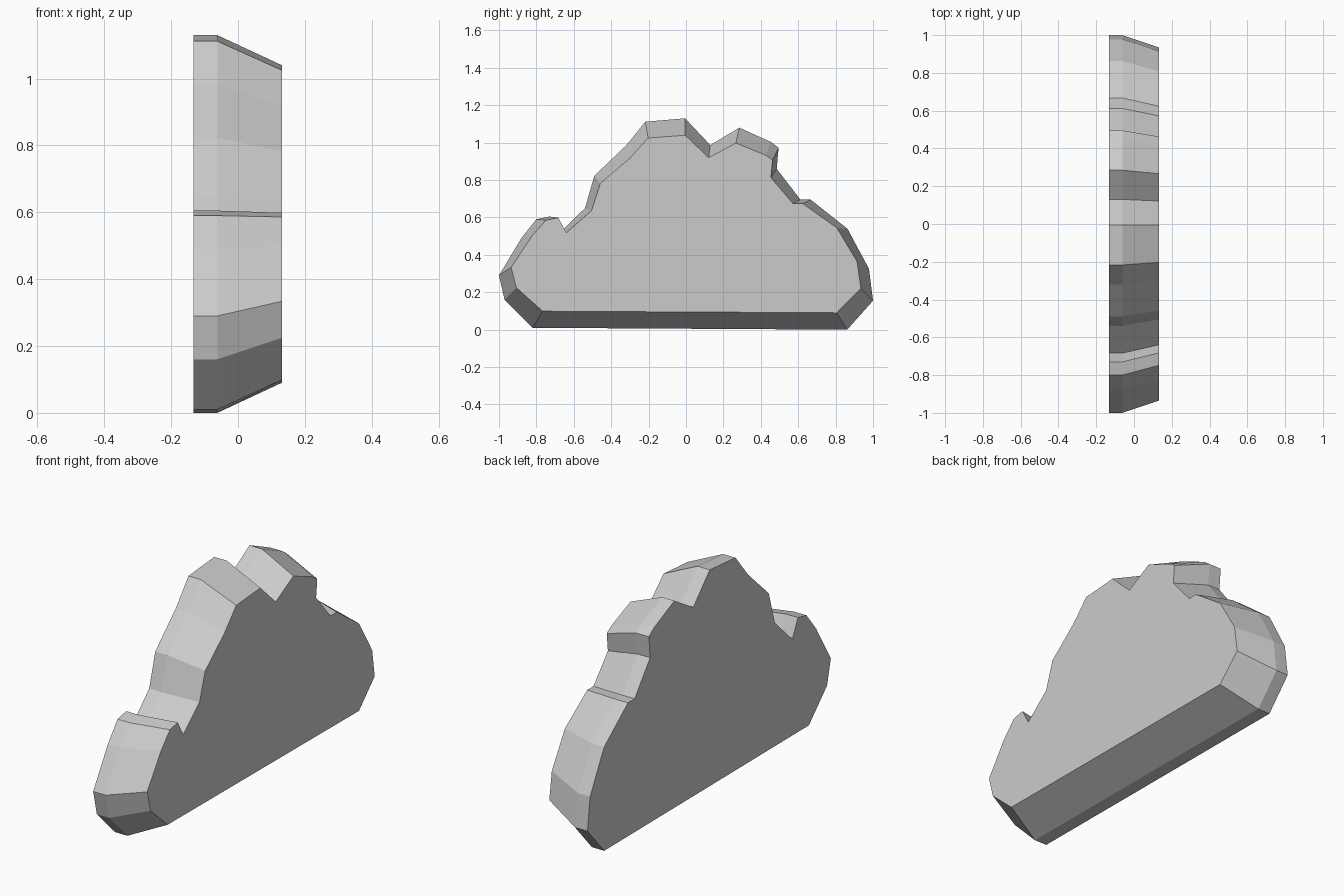
import bpy, bmesh

if "Cube" in bpy.data.objects:
    bpy.data.objects.remove(bpy.data.objects["Cube"])

# Cloud outline (y, z), clockwise seen from +x, starting bottom left
OUTLINE = [(-0.82, 0.01), (-0.97, 0.16), (-1.0, 0.29), (-0.88, 0.49), (-0.80, 0.59),
           (-0.73, 0.605), (-0.684, 0.51), (-0.54, 0.65), (-0.49, 0.823), (-0.32, 0.985),
           (-0.217, 1.112), (-0.005, 1.13), (0.13, 0.987), (0.285, 1.08), (0.455, 1.003),
           (0.495, 0.973), (0.485, 0.86), (0.612, 0.695), (0.667, 0.695), (0.863, 0.54),
           (0.978, 0.326), (1.0, 0.155), (0.862, 0.0)]
MID_Z = 0.565

# Layers: x, y scale, z scale (straight rim at the back, tapering to the face)
LAYERS = [(-0.133, 1, 1), (-0.062, 1, 1), (0.132, 0.935, 0.84)]

bm = bmesh.new()
rings = [[bm.verts.new((x, y * sy, MID_Z + (z - MID_Z) * sz)) for y, z in OUTLINE]
         for x, sy, sz in LAYERS]
n = len(OUTLINE)

# Side walls
for a, b in zip(rings, rings[1:]):
    for i in range(n):
        j = (i + 1) % n
        bm.faces.new((a[i], a[j], b[j], b[i]))

# Flat back and front
bm.faces.new(rings[0])
bm.faces.new(rings[-1][::-1])
bmesh.ops.recalc_face_normals(bm, faces=bm.faces)

mesh = bpy.data.meshes.new("cloud")
bm.to_mesh(mesh)
bm.free()
bpy.context.collection.objects.link(bpy.data.objects.new("cloud", mesh))
